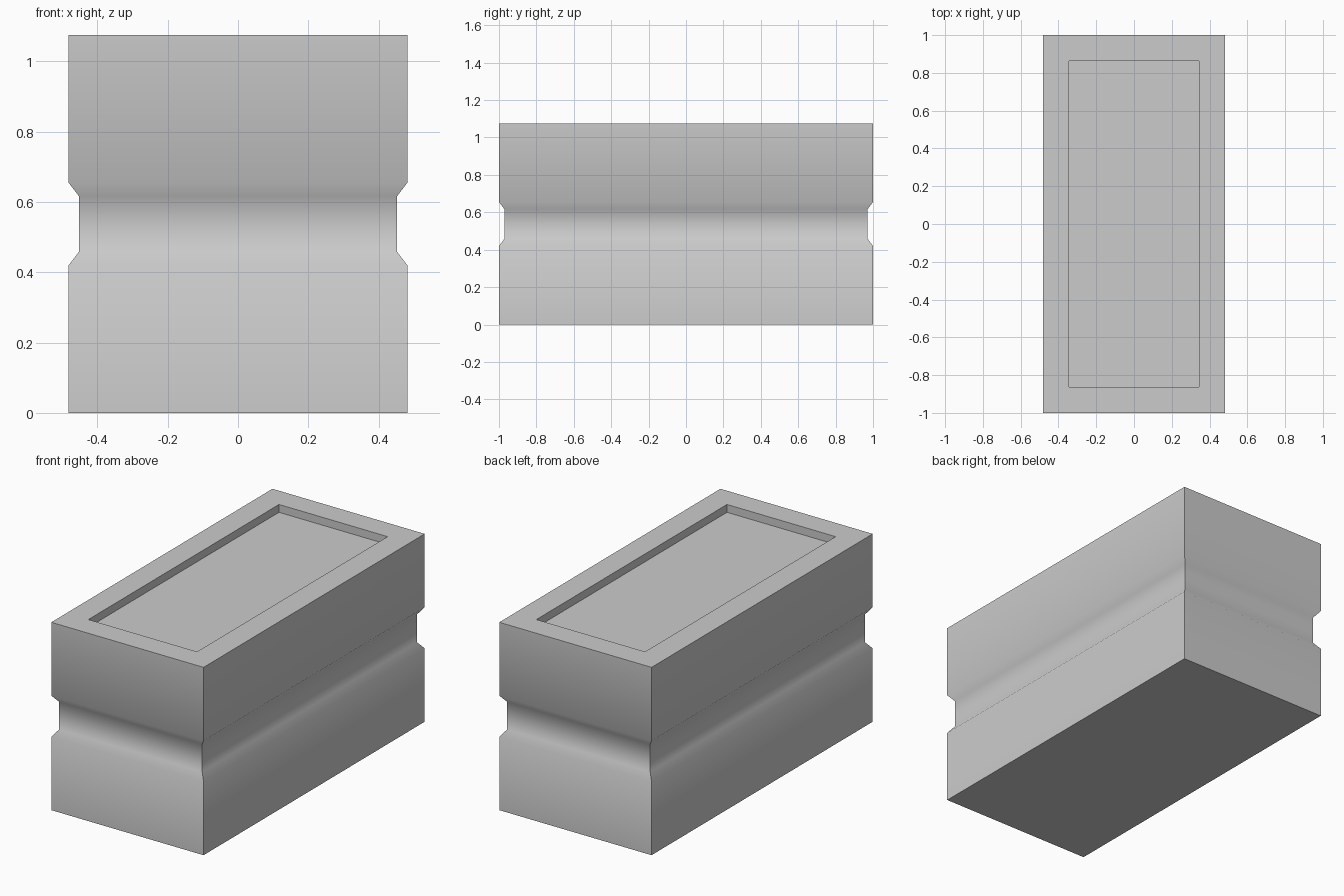
import bpy
import bmesh
import math

cube = bpy.data.objects.get("Cube")
if cube:
    bpy.data.objects.remove(cube, do_unlink=True)

HALF_X, HALF_Y, HEIGHT = 0.482, 1.0, 1.075
GROOVE = 0.029
RIM = 0.138
RECESS_DEPTH = 0.045

grey = bpy.data.materials.new("plain grey")
grey.use_nodes = True
colour = (0.6, 0.6, 0.6, 1)
grey.diffuse_color = colour
grey.node_tree.nodes["Principled BSDF"].inputs["Base Color"].default_value = colour

# Rectangular rings as (inset, height): walls with a groove, then rim and recess
rings = [
    (0, 0), (0, 0.42), (GROOVE, 0.458), (GROOVE, 0.617), (0, 0.655),
    (0, HEIGHT), (RIM, HEIGHT), (RIM, HEIGHT - RECESS_DEPTH),
]


def add_ring(bm, inset, z):
    x, y = HALF_X - inset, HALF_Y - inset
    return [bm.verts.new((sx * x, sy * y, z))
            for sx, sy in ((-1, -1), (1, -1), (1, 1), (-1, 1))]


bm = bmesh.new()
loops = [add_ring(bm, inset, z) for inset, z in rings]
for low, high in zip(loops, loops[1:]):
    for i in range(4):
        j = (i + 1) % 4
        bm.faces.new((low[i], low[j], high[j], high[i]))

# Underside and recess floor
bm.faces.new(reversed(loops[0]))
bm.faces.new(loops[-1])

mesh = bpy.data.meshes.new("grooved_block")
bm.to_mesh(mesh)
bm.free()
mesh.materials.append(grey)
block = bpy.data.objects.new("grooved_block", mesh)
bpy.context.collection.objects.link(block)

# Soft shading over the groove, crisp box corners
bpy.ops.object.select_all(action="DESELECT")
block.select_set(True)
bpy.context.view_layer.objects.active = block
bpy.ops.object.shade_smooth_by_angle(angle=math.radians(60))
